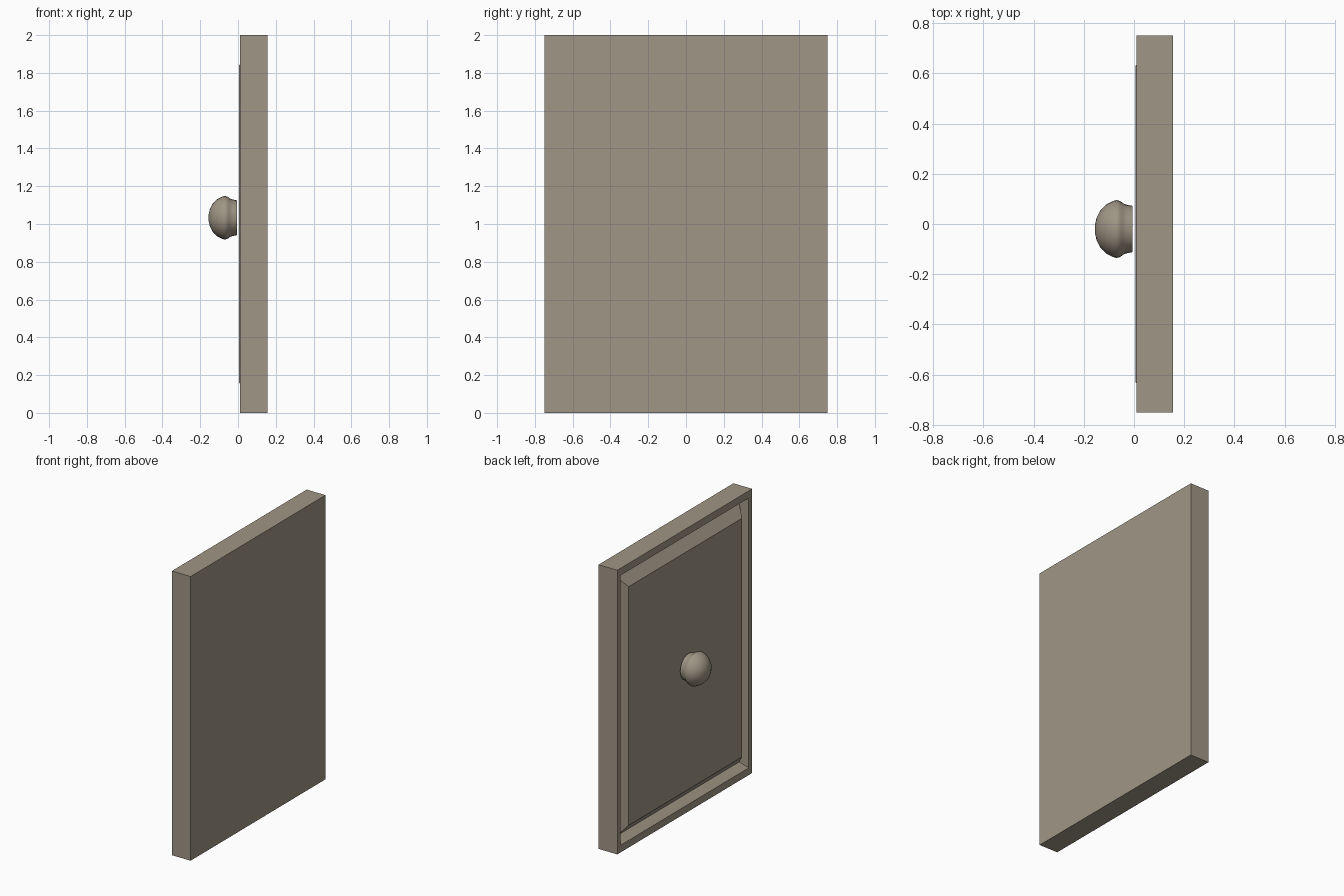
import bpy
import bmesh
from math import cos, sin, pi, radians

cube = bpy.data.objects.get("Cube")
if cube:
    bpy.data.objects.remove(cube, do_unlink=True)

# One warm grey-brown paint for the whole door
paint = bpy.data.materials.new("taupe_paint")
paint.use_nodes = True
colour = (0.35, 0.305, 0.235, 1)
paint.diffuse_color = colour
paint.node_tree.nodes["Principled BSDF"].inputs["Base Color"].default_value = colour

HALF_W, HALF_H = 0.75, 1.0


def rectangle(x, inset):
    """Corners of the door outline scaled inwards at depth x."""
    w = HALF_W - inset
    h = w * HALF_H / HALF_W
    return [(x, sy * w, HALF_H + sz * h)
            for sy, sz in ((-1, -1), (1, -1), (1, 1), (-1, 1))]


def circle(x, radius, centre, sides):
    cy, cz = centre
    return [(x, cy + radius * cos(2 * pi * i / sides),
             cz + radius * sin(2 * pi * i / sides)) for i in range(sides)]


def loft(name, rings):
    """Skin a list of matching rings and cap both ends."""
    bm = bmesh.new()
    loops = [[bm.verts.new(p) for p in ring] for ring in rings]
    for a, b in zip(loops, loops[1:]):
        for i in range(len(a)):
            j = (i + 1) % len(a)
            bm.faces.new((a[i], a[j], b[j], b[i]))
    bm.faces.new(loops[0])
    bm.faces.new(loops[-1])
    bmesh.ops.recalc_face_normals(bm, faces=bm.faces)
    mesh = bpy.data.meshes.new(name)
    bm.to_mesh(mesh)
    bm.free()
    mesh.materials.append(paint)
    obj = bpy.data.objects.new(name, mesh)
    bpy.context.collection.objects.link(obj)
    return obj


# Door: flat back, narrow rim, V groove and raised bevelled field
door_profile = [(0.156, 0), (0.01, 0), (0.01, 0.038),
                (0.064, 0.067), (0.005, 0.12)]
loft("door_panel", [rectangle(x, inset) for x, inset in door_profile])

# Knob: short neck flaring into a domed head
knob_profile = [(-0.005, 0.092), (-0.03, 0.097), (-0.043, 0.102),
                (-0.054, 0.111), (-0.07, 0.116), (-0.085, 0.111),
                (-0.11, 0.098), (-0.135, 0.073), (-0.149, 0.045),
                (-0.156, 0.015)]
knob = loft("knob", [circle(x, r, (-0.02, 1.033), 24) for x, r in knob_profile])

bpy.ops.object.select_all(action="DESELECT")
knob.select_set(True)
bpy.context.view_layer.objects.active = knob
bpy.ops.object.shade_smooth_by_angle(angle=radians(40))
